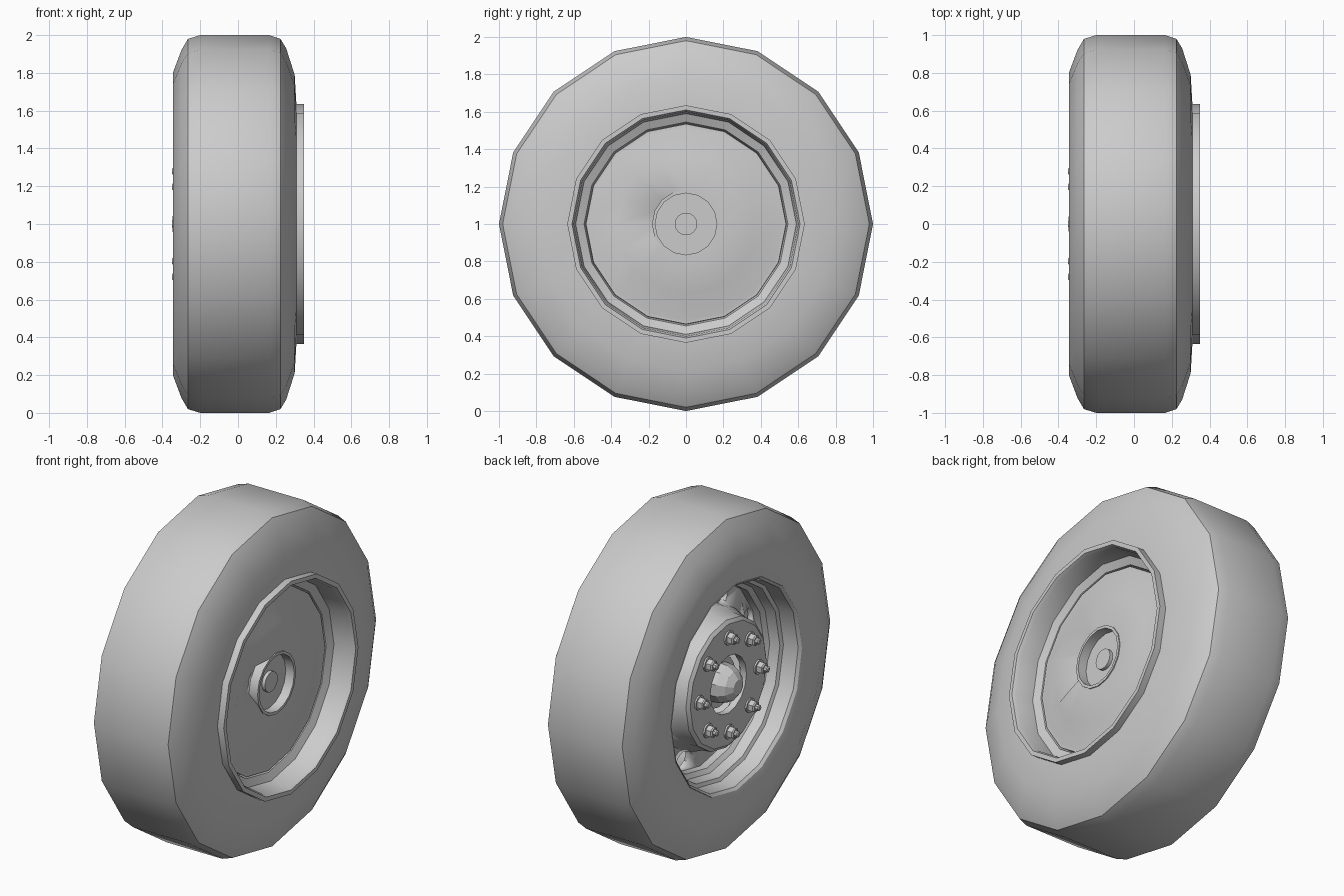
import bpy, bmesh
from math import sin, cos, pi
from mathutils import Vector

if "Cube" in bpy.data.objects:
    bpy.data.objects.remove(bpy.data.objects["Cube"])

grey = bpy.data.materials.new("plain grey")
grey.use_nodes = True
GREY = (0.6, 0.6, 0.6, 1)
grey.diffuse_color = GREY
grey.node_tree.nodes["Principled BSDF"].inputs["Base Color"].default_value = GREY


def finish(bm, name, angle=30):
    bmesh.ops.recalc_face_normals(bm, faces=bm.faces)
    mesh = bpy.data.meshes.new(name)
    bm.to_mesh(mesh)
    bm.free()
    mesh.materials.append(grey)
    obj = bpy.data.objects.new(name, mesh)
    bpy.context.collection.objects.link(obj)
    bpy.ops.object.select_all(action='DESELECT')
    bpy.context.view_layer.objects.active = obj
    obj.select_set(True)
    bpy.ops.object.shade_smooth_by_angle(angle=angle * pi / 180)
    return obj


def add_lathe(bm, profile, sides, y=0, z=1, closed=True):
    """Spin (x, radius) points round an axis along x."""
    rings = []
    for x, r in profile:
        if r == 0:
            rings.append([bm.verts.new((x, y, z))] * sides)
        else:
            rings.append([bm.verts.new((x, y + r * sin(2 * pi * i / sides),
                                        z + r * cos(2 * pi * i / sides)))
                          for i in range(sides)])
    pairs = list(zip(rings, rings[1:]))
    if closed:
        pairs.append((rings[-1], rings[0]))
    for a, b in pairs:
        for i in range(sides):
            j = (i + 1) % sides
            corners = list(dict.fromkeys([a[i], a[j], b[j], b[i]]))
            if len(corners) > 2:
                bm.faces.new(corners)


def lathe(name, profile, sides=16, closed=True, angle=30):
    bm = bmesh.new()
    add_lathe(bm, profile, sides, closed=closed)
    return finish(bm, name, angle)


def around(count, radius, start=0):
    for i in range(count):
        a = start + 2 * pi * i / count
        yield radius * sin(a), 1 + radius * cos(a)


# Tyre with rounded shoulders
lathe("tyre", [(-0.33, 0.61), (-0.345, 0.68), (-0.345, 0.8), (-0.3, 0.92),
               (-0.265, 0.98), (-0.2, 1), (0.165, 1), (0.225, 0.98),
               (0.255, 0.93), (0.3, 0.79), (0.31, 0.62)])

# Rim barrel with a lip on each side
lathe("rim", [(0.31, 0.635), (0.35, 0.635), (0.35, 0.61), (0.33, 0.6),
              (0.22, 0.59), (0.2, 0.545), (0.17, 0.535), (-0.14, 0.535),
              (-0.16, 0.56), (-0.22, 0.57), (-0.23, 0.59), (-0.32, 0.6),
              (-0.335, 0.615), (-0.3, 0.63)])

# Wheel disc, raised in the middle, with a hub hole
disc = lathe("wheel_disc", [(-0.06, 0.55), (-0.09, 0.55), (-0.12, 0.42), (-0.21, 0.385),
                            (-0.265, 0.38), (-0.28, 0.36), (-0.28, 0.17),
                            (-0.24, 0.17), (-0.24, 0.35), (-0.09, 0.39)])

# Hand holes cut through the disc
bm = bmesh.new()
for y, z in around(8, 0.465, pi / 8):
    add_lathe(bm, [(-0.26, 0), (-0.26, 0.062), (0.05, 0.062), (0.05, 0)], 12, y, z, False)
cutter = finish(bm, "hole_cutter")
cutter.hide_render = True
cut = disc.modifiers.new("hand holes", 'BOOLEAN')
cut.operation = 'DIFFERENCE'
cut.solver = 'EXACT'
cut.object = cutter
bpy.context.view_layer.update()
result = bpy.data.meshes.new_from_object(
    disc.evaluated_get(bpy.context.evaluated_depsgraph_get()))
disc.modifiers.clear()
disc.data = result
bpy.data.objects.remove(cutter)

# Brake drum on the inner side, with one dented patch beside the hub
drum = lathe("brake_drum", [(0.1, 0), (0.1, 0.54), (0.2, 0.535), (0.2, 0.515),
                            (0.25, 0.37), (0.25, 0.182), (0.2, 0.17), (0.2, 0)],
             closed=False, angle=25)
for v in drum.data.vertices:
    r = Vector((v.co.y, v.co.z - 1)).length
    if 0.175 < r < 0.19 and v.co.y < -0.1 and v.co.z > 0.98:
        v.co.x -= 0.06

# Hub collar and shaft end
lathe("hub_collar", [(0.2, 0.182), (0.256, 0.182), (0.256, 0.165), (0.2, 0.165)])
lathe("shaft_end", [(0.19, 0.06), (0.22, 0.06), (0.22, 0)], closed=False)

# Outer hub: core and domed cap
lathe("hub_core", [(0.1, 0.15), (-0.22, 0.15), (-0.22, 0)], closed=False)
lathe("hub_cap", [(-0.22, 0.115), (-0.27, 0.11), (-0.315, 0.085), (-0.345, 0.045),
                  (-0.35, 0)], sides=10, closed=False, angle=20)

# Eight wheel nuts with washers and studs
bm = bmesh.new()
for y, z in around(8, 0.28):
    add_lathe(bm, [(-0.28, 0.042), (-0.29, 0.042), (-0.29, 0)], 12, y, z, False)
    add_lathe(bm, [(-0.29, 0.034), (-0.322, 0.034), (-0.328, 0.026), (-0.328, 0)],
              6, y, z, False)
    add_lathe(bm, [(-0.32, 0.018), (-0.345, 0.018), (-0.35, 0.012), (-0.35, 0)],
              8, y, z, False)
finish(bm, "wheel_nuts")
